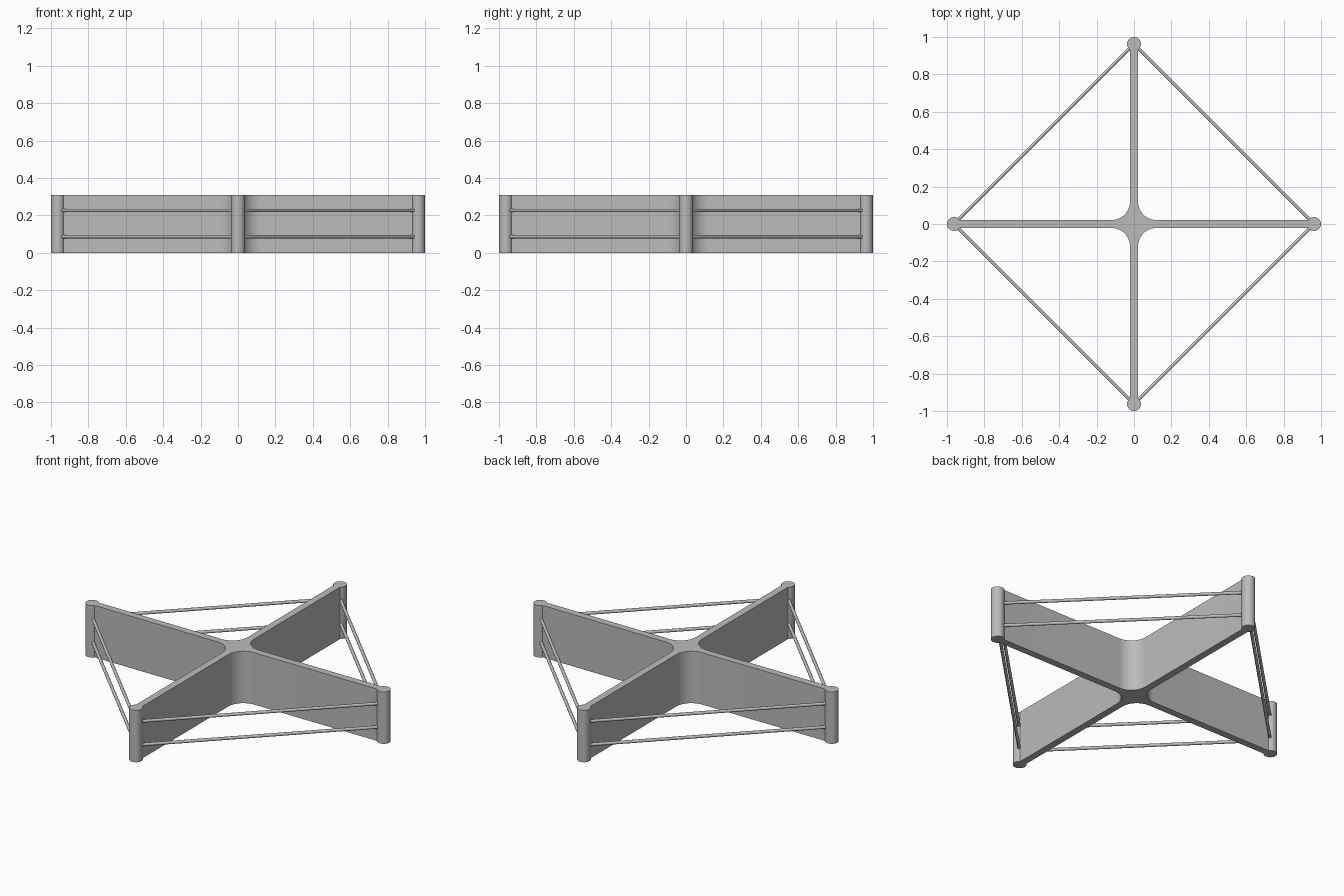
import bpy, bmesh
from math import sin, cos, pi
from mathutils import Vector, Matrix

cube = bpy.data.objects.get("Cube")
if cube:
    bpy.data.objects.remove(cube, do_unlink=True)

HEIGHT = 0.31
POST_R = 0.037
REACH = 1 - POST_R      # centre of each end post
HALF = 0.021            # half thickness of an arm
FILLET = 0.1
ROD_R = 0.009

grey = bpy.data.materials.new("plain grey")
grey.use_nodes = True
grey.diffuse_color = (0.5, 0.5, 0.5, 1)
grey.node_tree.nodes["Principled BSDF"].inputs["Base Color"].default_value = (0.5, 0.5, 0.5, 1)


def finish(bm, name):
    bmesh.ops.recalc_face_normals(bm, faces=bm.faces)
    mesh = bpy.data.meshes.new(name)
    bm.to_mesh(mesh)
    bm.free()
    mesh.materials.append(grey)
    obj = bpy.data.objects.new(name, mesh)
    bpy.context.collection.objects.link(obj)
    bpy.ops.object.select_all(action='DESELECT')
    obj.select_set(True)
    bpy.context.view_layer.objects.active = obj
    bpy.ops.object.shade_smooth_by_angle(angle=pi / 6)


def cylinder(name, start, end, radius, sides):
    start, end = Vector(start), Vector(end)
    axis = end - start
    bm = bmesh.new()
    turn = axis.to_track_quat('Z', 'Y').to_matrix().to_4x4()
    bmesh.ops.create_cone(bm, cap_ends=True, segments=sides, radius1=radius, radius2=radius,
                          depth=axis.length,
                          matrix=Matrix.Translation((start + end) / 2) @ turn)
    finish(bm, name)


# Cross wall: one quarter outline (arm end and filleted corner) turned four times
STEPS = 12
centre = HALF + FILLET
quarter = [Vector((REACH, -HALF, 0)), Vector((REACH, HALF, 0))]
for i in range(STEPS + 1):
    a = -pi / 2 - i / STEPS * pi / 2
    quarter.append(Vector((centre + FILLET * cos(a), centre + FILLET * sin(a), 0)))

bm = bmesh.new()
outline = [bm.verts.new(Matrix.Rotation(q * pi / 2, 3, 'Z') @ p) for q in range(4) for p in quarter]
base = bm.faces.new(outline)
top = bmesh.ops.extrude_face_region(bm, geom=[base])["geom"]
bmesh.ops.translate(bm, vec=(0, 0, HEIGHT),
                    verts=[v for v in top if isinstance(v, bmesh.types.BMVert)])
# The extrusion drops the base face when it is part of the region, so close any open rim
bmesh.ops.holes_fill(bm, edges=[e for e in bm.edges if e.is_boundary])
finish(bm, "cross_wall")

# End posts and the two rods that tie each post to the next
names = ["left", "back", "right", "front"]
for q, name in enumerate(names):
    a, b = q * pi / 2, (q + 1) * pi / 2
    x, y = REACH * cos(a), REACH * sin(a)
    cylinder(name + "_post", (x, y, 0), (x, y, HEIGHT), POST_R, 32)
    for level, z in (("lower", 0.086), ("upper", 0.226)):
        cylinder(f"{level}_rod_{name}_to_{names[(q + 1) % 4]}",
                 (x, y, z), (REACH * cos(b), REACH * sin(b), z), ROD_R, 16)
